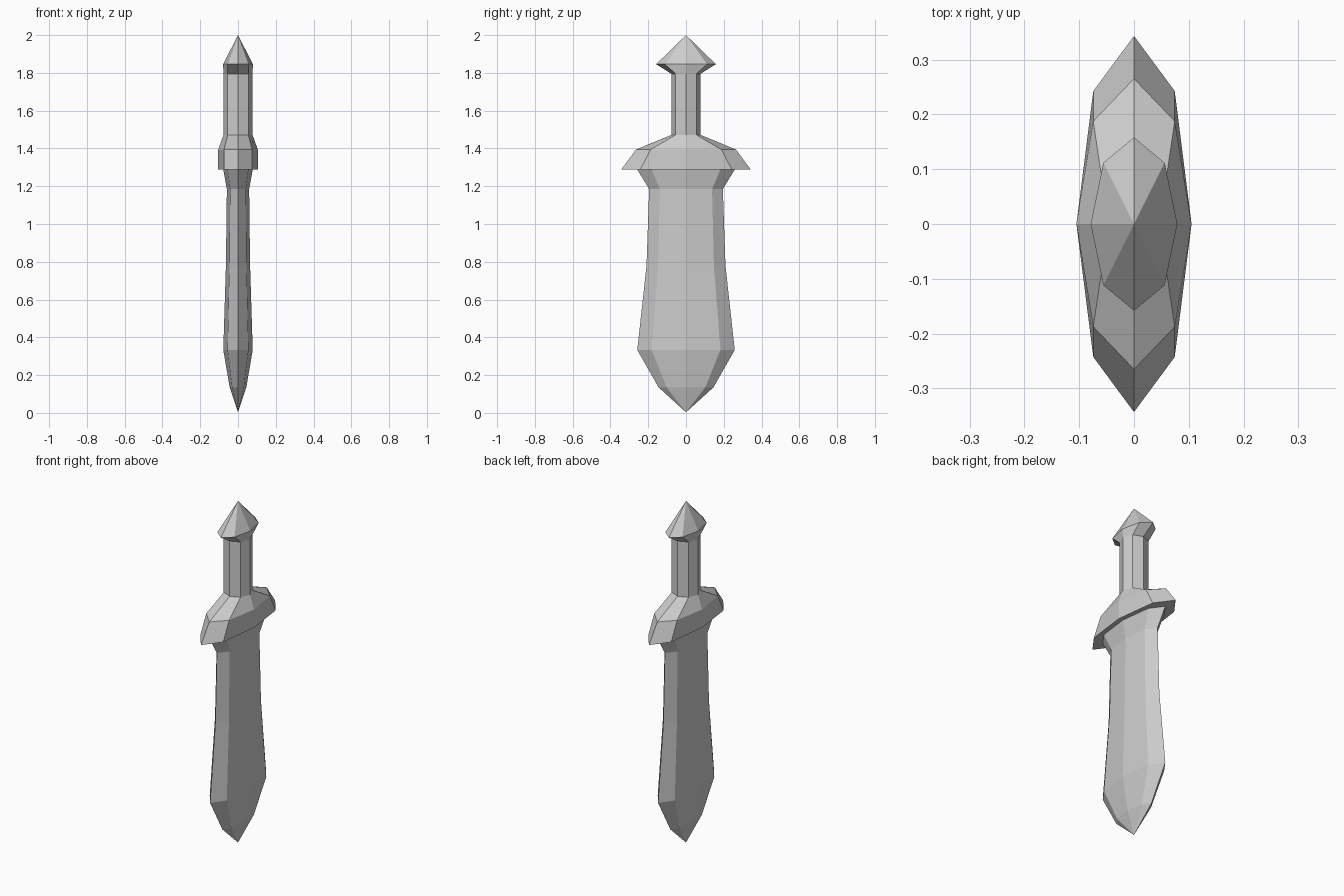
import bpy, bmesh
from math import cos, sin, pi

if "Cube" in bpy.data.objects:
    bpy.data.objects.remove(bpy.data.objects["Cube"])

SIDES = 8


def loft(name, rings):
    """Bridge stacked octagonal ellipses (z, x radius, y radius); zero radius is a point."""
    bm = bmesh.new()
    loops = []
    for z, rx, ry in rings:
        if rx == 0:
            loops.append([bm.verts.new((0, 0, z))] * SIDES)
        else:
            loops.append([bm.verts.new((rx * cos(2 * pi * i / SIDES),
                                        ry * sin(2 * pi * i / SIDES), z))
                          for i in range(SIDES)])
    for low, high in zip(loops, loops[1:]):
        for i in range(SIDES):
            j = (i + 1) % SIDES
            corners = [low[i], low[j], high[j], high[i]]
            bm.faces.new(list(dict.fromkeys(corners)))
    mesh = bpy.data.meshes.new(name)
    bm.to_mesh(mesh)
    bm.free()
    obj = bpy.data.objects.new(name, mesh)
    bpy.context.collection.objects.link(obj)
    return obj


# Rings shared by neighbouring parts
blade_top = (1.288, 0.078, 0.258)
grip_base = (1.472, 0.077, 0.077)
grip_top = (1.795, 0.077, 0.077)

# Leaf-shaped blade, point down
loft("blade", [(0.003, 0, 0), (0.135, 0.044, 0.145), (0.333, 0.078, 0.258),
               (0.78, 0.064, 0.209), (1.185, 0.059, 0.195), blade_top])

# Guard with flat underside and sloping shoulders
loft("guard", [blade_top, (1.288, 0.105, 0.343), (1.394, 0.105, 0.265), grip_base])

# Straight octagonal grip
loft("grip", [grip_base, grip_top])

# Flared pointed pommel
loft("pommel", [grip_top, (1.846, 0.079, 0.158), (2.0, 0, 0)])
